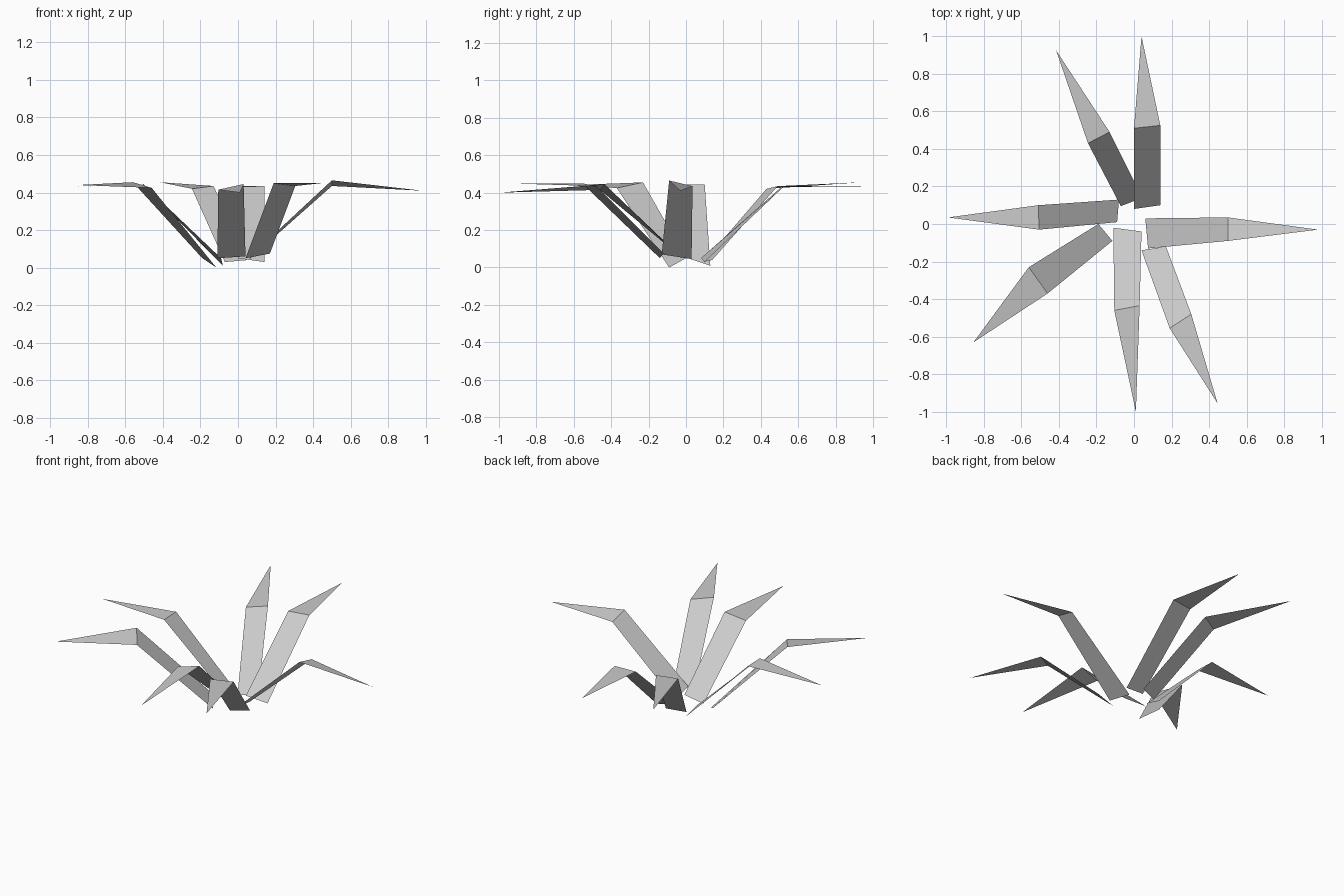
import bpy
import bmesh

# Remove the default cube
cube = bpy.data.objects.get("Cube")
if cube:
    bpy.data.objects.remove(cube, do_unlink=True)


def make_material(name, colour):
    material = bpy.data.materials.new(name)
    material.use_nodes = True
    material.diffuse_color = colour
    shader = next(node for node in material.node_tree.nodes if node.type == "BSDF_PRINCIPLED")
    shader.inputs["Base Color"].default_value = colour
    return material


leaf_grey = make_material("leaf_grey", (0.6, 0.6, 0.6, 1))


def make_leaf(name, base_a, base_b, bend_a, bend_b, tip):
    """One thin leaf: a rising four-sided stalk blade, then a pointed blade past the bend."""
    bm = bmesh.new()
    a, b, c, d, point = [bm.verts.new(p) for p in (base_a, base_b, bend_b, bend_a, tip)]
    blades = [bm.faces.new((a, b, c, d)), bm.faces.new((d, c, point))]
    bm.normal_update()
    # Turn the upper surface of each blade to the sky
    for face in blades:
        if face.normal.z < 0:
            face.normal_flip()
    mesh = bpy.data.meshes.new(name)
    bm.to_mesh(mesh)
    bm.free()
    mesh.materials.append(leaf_grey)
    leaf = bpy.data.objects.new(name, mesh)
    bpy.context.collection.objects.link(leaf)
    return leaf


# Leaves around the open centre, starting at the back
make_leaf("back_leaf",
          base_a=(0, .08, .05), base_b=(.14, .1, .03),
          bend_a=(0, .51, .43), bend_b=(.14, .525, .435),
          tip=(.04, 1, .435))

make_leaf("back_right_leaf",
          base_a=(-.07, .095, .03), base_b=(.045, .14, .04),
          bend_a=(-.245, .43, .42), bend_b=(-.13, .49, .435),
          tip=(-.415, .925, .455))

make_leaf("right_leaf",
          base_a=(-.08, .13, .01), base_b=(-.09, .01, .05),
          bend_a=(-.51, .1, .445), bend_b=(-.505, -.03, .445),
          tip=(-.99, .035, .425))

make_leaf("front_right_leaf",
          base_a=(-.19, 0, .05), base_b=(-.115, -.09, 0),
          bend_a=(-.56, -.23, .455), bend_b=(-.46, -.37, .425),
          tip=(-.855, -.63, .44))

make_leaf("front_leaf",
          base_a=(-.11, -.02, .05), base_b=(.04, -.04, .06),
          bend_a=(-.105, -.46, .415), bend_b=(.03, -.435, .445),
          tip=(.01, -1, .4))

make_leaf("front_left_leaf",
          base_a=(.04, -.14, .05), base_b=(.17, -.12, .075),
          bend_a=(.19, -.555, .45), bend_b=(.305, -.48, .435),
          tip=(.445, -.955, .45))

make_leaf("left_leaf",
          base_a=(.06, .03, .045), base_b=(.075, -.13, .07),
          bend_a=(.5, .035, .435), bend_b=(.5, -.09, .465),
          tip=(.98, -.03, .41))
